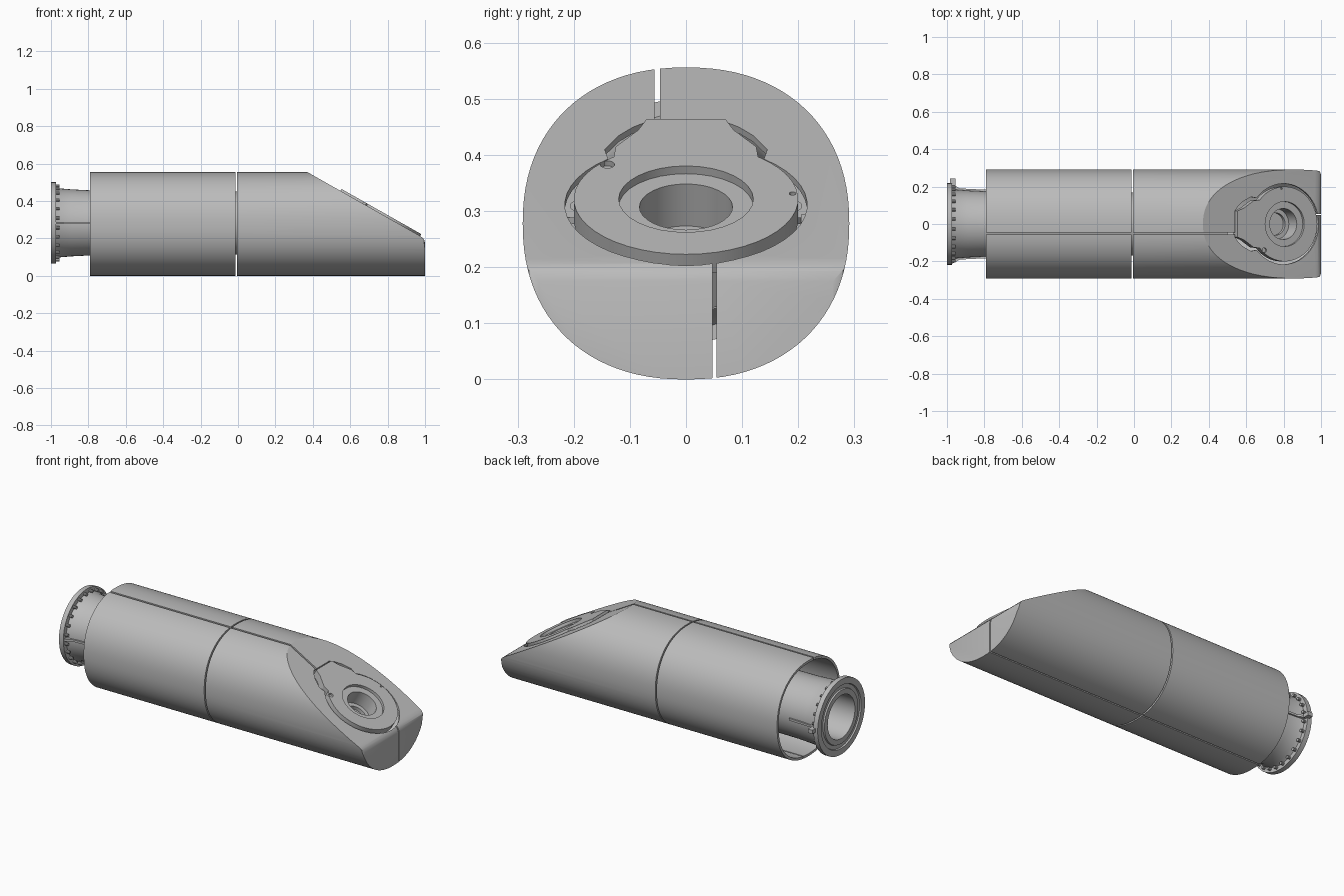
import bpy, bmesh, math
from mathutils import Matrix, Vector

cube = bpy.data.objects.get("Cube")
if cube:
    bpy.data.objects.remove(cube)

grey = bpy.data.materials.new("plain_grey")
grey.use_nodes = True
colour = (0.50, 0.50, 0.50, 1)
grey.diffuse_color = colour
grey.node_tree.nodes["Principled BSDF"].inputs["Base Color"].default_value = colour

MID = 0.278      # height of the body axis
WALL = 0.014
TILT = math.radians(29.5)
FACE = Matrix.Translation((0.8, 0, 0.311)) @ Matrix.Rotation(TILT, 4, 'Y')


def finish(name, bm, matrix=None):
    bmesh.ops.recalc_face_normals(bm, faces=bm.faces)
    if matrix:
        bm.transform(matrix)
    mesh = bpy.data.meshes.new(name)
    bm.to_mesh(mesh)
    bm.free()
    mesh.materials.append(grey)
    ob = bpy.data.objects.new(name, mesh)
    bpy.context.collection.objects.link(ob)
    return ob


def prism(name, pts, axis, lo, hi, matrix=None):
    """Extrude a 2D outline along one axis; the outline uses the other two."""
    place = {'X': lambda a, b: (lo, a, b), 'Y': lambda a, b: (a, lo, b),
             'Z': lambda a, b: (a, b, lo)}[axis]
    bm = bmesh.new()
    face = bm.faces.new([bm.verts.new(place(a, b)) for a, b in pts])
    out = bmesh.ops.extrude_face_region(bm, geom=[face])
    step = Vector([hi - lo if c == axis else 0 for c in 'XYZ'])
    bmesh.ops.translate(bm, vec=step, verts=[v for v in out['geom'] if isinstance(v, bmesh.types.BMVert)])
    return finish(name, bm, matrix)


def circle(r, n=32, cx=0, cy=0):
    return [(cx + r * math.cos(i * math.tau / n), cy + r * math.sin(i * math.tau / n)) for i in range(n)]


def box(name, x, y, z):
    return prism(name, [(x[0], y[0]), (x[1], y[0]), (x[1], y[1]), (x[0], y[1])], 'Z', *z)


def boolean(ob, tool, op='DIFFERENCE'):
    mod = ob.modifiers.new("cut", 'BOOLEAN')
    mod.object, mod.operation, mod.solver = tool, op, 'EXACT'
    bpy.context.view_layer.objects.active = ob
    bpy.ops.object.modifier_apply(modifier=mod.name)
    bpy.data.objects.remove(tool)


def lathe(name, pts, steps=48):
    """Revolve an (x, radius) outline about the body axis."""
    bm = bmesh.new()
    verts = [bm.verts.new((x, 0, r)) for x, r in pts]
    edges = [bm.edges.new((verts[i - 1], verts[i])) for i in range(len(verts))]
    bmesh.ops.spin(bm, geom=verts + edges, cent=(0, 0, 0), axis=(1, 0, 0), angle=math.tau, steps=steps)
    bmesh.ops.remove_doubles(bm, verts=bm.verts, dist=1e-5)
    return finish(name, bm, Matrix.Translation((0, 0, 0.283)))


def smooth(ob):
    bpy.ops.object.select_all(action='DESELECT')
    ob.select_set(True)
    bpy.context.view_layer.objects.active = ob
    bpy.ops.object.shade_smooth_by_angle(angle=math.radians(25))


def section(inset):
    """Rounded cross-section of the body, flattened at top and bottom."""
    pts = []
    for i in range(96):
        c, s = math.cos(i * math.tau / 96), math.sin(i * math.tau / 96)
        pts.append(((0.291 - inset) * math.copysign(abs(c) ** 0.9, c),
                    MID + (MID - inset) * math.copysign(abs(s) ** 0.9, s)))
    return pts


def nose_side(d):
    """Side outline of the sloping nose, moved inward by d."""
    return [(-2, -1), (1 - d, -1), (1 - d, 0.175), (0.995 - d, 0.193 - d / 2), (0.985 - d, 0.205 - d / 2),
            (0.97 - d, 0.215 - d / 2), (0.37 - d, 0.555 - d / 2), (0.1, 0.708), (-2, 0.708)]


def body_solid(name, x0, x1, d):
    ob = prism(name, section(d), 'X', x0, x1)
    boolean(ob, prism("side_cut", nose_side(d), 'Y', -1, 1), 'INTERSECT')
    return ob


# Tongue outline shared by the head plate and its opening in the nose
def head_outline(r, tongue):
    a0 = math.radians(140)
    arc = [(r * math.cos(-a0 + 2 * a0 * i / 36), r * math.sin(-a0 + 2 * a0 * i / 36)) for i in range(37)]
    return arc + tongue + [(x, -y) for x, y in reversed(tongue)]


# Rear and front hollow shells with lengthwise slots
for name, x0, x1 in (("rear_shell", -0.79, -0.014), ("front_shell", -0.006, 1.0)):
    shell = body_solid(name, x0, x1, 0)
    if x1 == 1.0:
        plan = [(-1, -1), (0.98, -1), (0.98, -0.29), (0.994, -0.28), (1, -0.262)]
        boolean(shell, prism("plan_cut", plan + [(x, -y) for x, y in reversed(plan)], 'Z', -1, 1), 'INTERSECT')
    boolean(shell, body_solid("hollow", x0 - 0.1, x1 + 0.1, WALL))
    boolean(shell, box("top_slot", (-1.1, 1.1), (-0.056, -0.046), (0.35, 0.7)))
    boolean(shell, box("bottom_slot", (-1.1, 1.1), (0.047, 0.054), (-0.1, 0.25)))
    if x1 == 1.0:
        opening = head_outline(0.216, [(-0.2, 0.145), (-0.25, 0.12), (-0.28, 0.095), (-0.3, 0.07)])
        boolean(shell, prism("opening", opening, 'Z', -0.08, 0.08, FACE))
    smooth(shell)

# Tilted head plate with tongue, stepped recess and bore
head = prism("head_plate", head_outline(0.2, [(-0.19, 0.125), (-0.25, 0.085), (-0.29, 0.07)]),
             'Z', -0.03, 0.012, FACE)
boolean(head, prism("recess", circle(0.12), 'Z', -0.004, 0.1, FACE))
boolean(head, prism("bore", circle(0.083), 'Z', -0.2, 0.1, FACE))
boolean(head, prism("pin_hole", circle(0.013, 16, -0.125, -0.14), 'Z', 0.002, 0.1, FACE))
boolean(head, prism("edge_hole", circle(0.006, 12, -0.02, 0.19), 'Z', 0.002, 0.1, FACE))
smooth(head)

# Socket beneath the head plate
socket = prism("head_socket", circle(0.15), 'Z', -0.13, -0.03, FACE)
boolean(socket, prism("socket_bore", circle(0.083), 'Z', -0.09, 0.1, FACE))
boolean(socket, prism("socket_step", circle(0.06), 'Z', -0.11, 0.1, FACE))
smooth(socket)

# Inner tube with flared neck and mounting flange
smooth(lathe("inner_tube", [
    (-1.0, 0.125), (-1.0, 0.155), (-0.992, 0.158), (-0.992, 0.18), (-1.0, 0.183), (-1.0, 0.218),
    (-0.972, 0.218), (-0.972, 0.192), (-0.95, 0.184), (-0.89, 0.179), (-0.79, 0.174),
    (0.5, 0.165), (0.5, 0.125)]))

# Bolt heads behind the flange
for i in range(24):
    a = (i + 0.5) * math.tau / 24
    bolt = prism("flange_bolt", circle(0.0085, 10, 0.2 * math.cos(a), 0.283 + 0.2 * math.sin(a)),
                 'X', -0.973, -0.954)
    smooth(bolt)

# Side ribs on the neck, and the locating tab on the flange
for side in (-1, 1):
    prism("neck_rib", [(-0.972, side * 0.17), (-0.972, side * 0.212), (-0.93, side * 0.19),
                       (-0.79, side * 0.183), (-0.79, side * 0.17)], 'Z', 0.277, 0.289)
box("flange_tab", (-0.985, -0.955), (0.205, 0.243), (0.272, 0.294))
